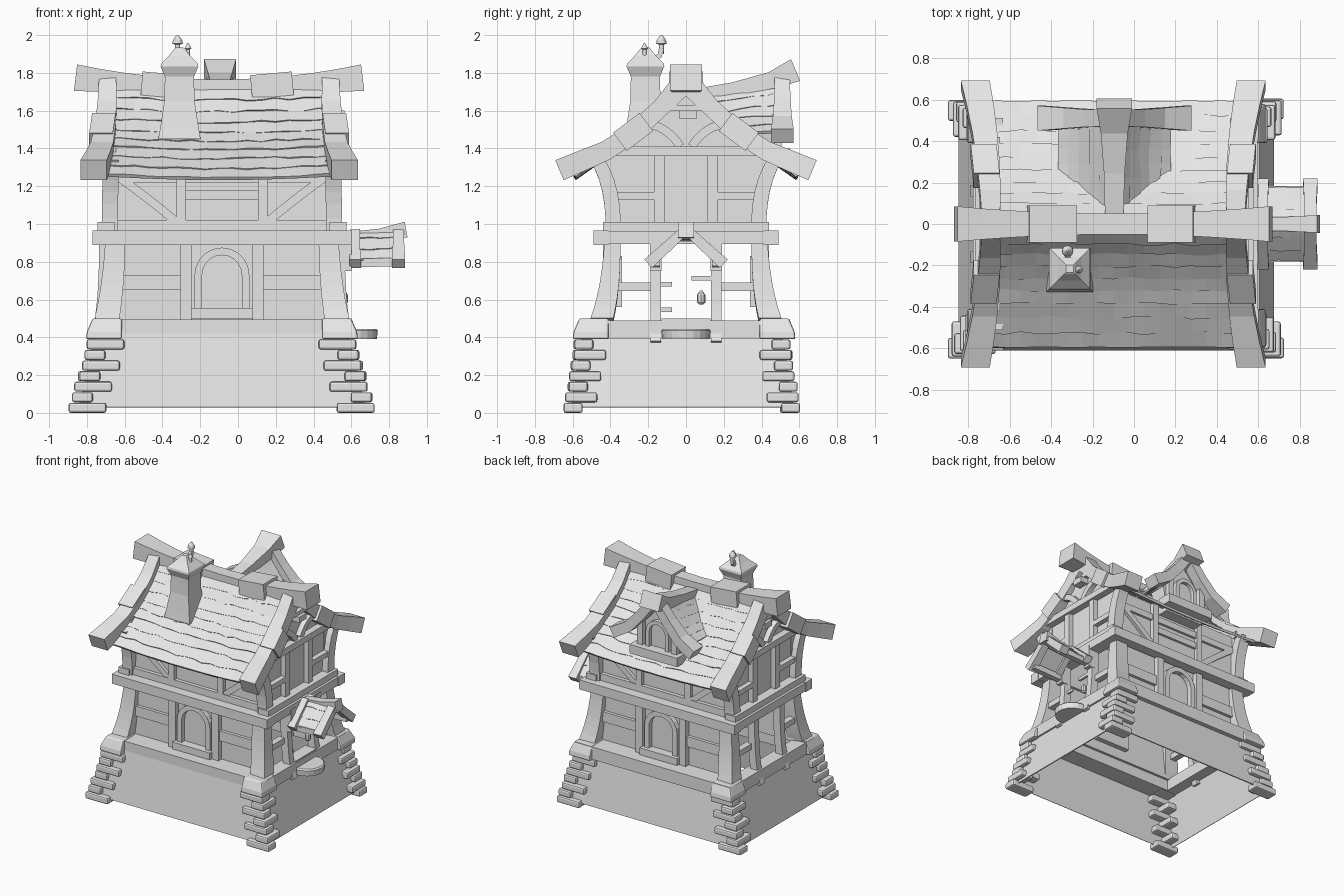
import bpy, bmesh, math, random
from mathutils import Vector as V

random.seed(4)
if "Cube" in bpy.data.objects:
    bpy.data.objects.remove(bpy.data.objects["Cube"])

grey = bpy.data.materials.new("clay_grey")
grey.use_nodes = True
grey.diffuse_color = (0.8, 0.8, 0.8, 1)
grey.node_tree.nodes["Principled BSDF"].inputs["Base Color"].default_value = (0.8, 0.8, 0.8, 1)

CX, RX = -0.085, -0.1          # centre of the walls, centre of the roof
X, Y = V((1, 0, 0)), V((0, 1, 0))
SIDES = (-1, 1)


def finish(name, bm, bevel=0):
    bmesh.ops.recalc_face_normals(bm, faces=bm.faces)
    me = bpy.data.meshes.new(name)
    bm.to_mesh(me)
    bm.free()
    me.materials.append(grey)
    ob = bpy.data.objects.new(name, me)
    bpy.context.collection.objects.link(ob)
    if bevel:
        mod = ob.modifiers.new("bevel", 'BEVEL')
        mod.width, mod.segments = bevel, 2
    return ob


def loft(name, sections, caps=True, bevel=0):
    bm = bmesh.new()
    rings = [[bm.verts.new(p) for p in s] for s in sections]
    n = len(rings[0])
    for a, b in zip(rings, rings[1:]):
        for i in range(n):
            j = (i + 1) % n
            bm.faces.new((a[i], a[j], b[j], b[i]))
    if caps:
        bm.faces.new(rings[0])
        bm.faces.new(rings[-1])
    return finish(name, bm, bevel)


def box(name, x0, x1, y0, y1, z0, z1, bevel=0):
    def ring(z):
        return [(x0, y0, z), (x1, y0, z), (x1, y1, z), (x0, y1, z)]
    return loft(name, [ring(z0), ring(z1)], bevel=bevel)


def beam(name, pts, side, dims):
    """Rectangular bar along pts; dims is one (width, height) or one per point."""
    pts = [V(p) for p in pts]
    if not isinstance(dims, list):
        dims = [dims] * len(pts)
    rings = []
    for i, (p, (w, h)) in enumerate(zip(pts, dims)):
        t = pts[min(i + 1, len(pts) - 1)] - pts[max(i - 1, 0)]
        n = t.cross(side).normalized()
        a, b = side * w / 2, n * h / 2
        rings.append([p - a - b, p + a - b, p + a + b, p - a + b])
    return loft(name, rings)


def bend(a, b, c, n=6):
    a, b, c = V(a), V(b), V(c)
    return [a * (1 - t) ** 2 + b * 2 * t * (1 - t) + c * t * t for t in (i / n for i in range(n + 1))]


def square_stack(name, x, y, levels):
    return loft(name, [[(x + a * r, y + b * r, z) for a, b in ((-1, -1), (1, -1), (1, 1), (-1, 1))]
                       for z, r in levels])


def turned(name, x, y, levels, n=12):
    return loft(name, [[(x + r * math.cos(k * math.tau / n), y + r * math.sin(k * math.tau / n), z)
                        for k in range(n)] for z, r in levels])


def arch(name, x, y, z0, spring, r, dims):
    pts = [(x - r, y, z0)] + [(x - r * math.cos(k * math.pi / 10), y, spring + r * math.sin(k * math.pi / 10))
                              for k in range(11)] + [(x + r, y, z0)]
    return beam(name, pts, Y, dims)


def along(profile, t):
    f = t * (len(profile) - 1)
    i = min(int(f), len(profile) - 2)
    return V(profile[i]).lerp(V(profile[i + 1]), f - i)


def shingles(name, profile, rows, a0, a1, place, cols=16, step=0.009):
    """Overlapping wavy courses down a slope; place maps (along, out, up) to space."""
    for r in range(rows):
        sections = []
        for c in range(cols + 1):
            p = along(profile, r / rows)
            q = along(profile, min(1, (r + 1.1 + random.uniform(-.12, .12)) / rows))
            d = (q - p).normalized()
            n = V((-d.y, d.x))
            lip = step * random.uniform(0.3, 1.1)
            a = a0 + (a1 - a0) * c / cols
            sections.append([place(a, *v) for v in (p, q + n * lip, q - n * .012, p - n * .012)])
        loft(f"{name}_{r}", sections)


# Stone base: skirt, corner stones and sill
skirt = loft("base_skirt", [[(CX + a * u, b * v - .02, z) for a, b in ((-1, -1), (1, -1), (1, 1), (-1, 1))]
                            for z, u, v in ((.03, .76, .59), (.42, .67, .53))], caps=False)
skirt.modifiers.new("thickness", 'SOLIDIFY').thickness = 0.01
for sx in SIDES:
    for sy in SIDES:
        for i in range(7):
            u, v = .815 - .016 * i, .63 - .009 * i
            u, v = u - random.uniform(0, .014), v - random.uniform(0, .014)
            lx, ly = ((.2, .1), (.11, .17))[i % 2]
            z = i * .056
            xs = sorted((CX + sx * u, CX + sx * (u - lx)))
            ys = sorted((sy * v - .02, sy * (v - ly) - .02))
            box(f"corner_stone_{i}", *xs, *ys, z, z + .053, bevel=.012)
        # Corner block leaning inwards
        loft("sill_corner", [[(CX + sx * a, sy * b - .01, z) for a, b in
                              ((o, p), (o, .4), (.53, .4), (.53, p))]
                             for z, o, p in ((.39, .72, .59), (.43, .715, .585), (.5, .685, .555))], bevel=.01)
for s in SIDES:
    box("long_sill", CX - .68, CX + .68, *sorted((s * .55, s * .4)), .395, .495)
    box("side_sill", *sorted((CX + s * .69, CX + s * .58)), -.5, .5, .395, .49)

# Walls: long sides on both storeys, gables on the upper one
roof_line = [(.04, 1.73), (.15, 1.59), (.28, 1.47), (.42, 1.37), (.59, 1.25)]
gable = [(-.39, .93), (.39, .93), (.43, 1.33), (.28, 1.44), (.15, 1.56), (0, 1.71),
         (-.15, 1.56), (-.28, 1.44), (-.43, 1.33)]
for s in SIDES:
    box("lower_wall", CX - .6, CX + .6, *sorted((s * .40, s * .38)), .48, .92)
    box("upper_wall", CX - .59, CX + .59, *sorted((s * .38, s * .36)), .92, 1.37)
    loft("gable_wall", [[(CX + s * u, y, z) for y, z in gable] for u in (.56, .585)])

# Corner posts and storey beams
for sx in SIDES:
    for sy in SIDES:
        beam("lower_corner_post", bend((CX + sx * .61, sy * .445, .49), (CX + sx * .575, sy * .395, .66),
                                       (CX + sx * .565, sy * .39, .9)), Y, [(.12 - .006 * k, .13 - .004 * k)
                                                                           for k in range(7)])
        beam("upper_corner_post", bend((CX + sx * .595, sy * .385, .95), (CX + sx * .59, sy * .38, 1.2),
                                       (CX + sx * .59, sy * .47, 1.34)), Y, (.08, .085))
for s in SIDES:
    box("storey_beam", CX - .685, CX + .685, *sorted((s * .41, s * .49)), .89, .965)
    box("storey_beam_side", *sorted((CX + s * .58, CX + s * .68)), -.48, .48, .895, .962)
    box("gable_floor_beam", *sorted((CX + s * .57, CX + s * .66)), -.44, .44, .962, 1.01)

# Timber framing and arched windows on the long sides
for s in SIDES:
    def timber(name, u0, u1, z0, z1, y0, y1):
        box(name, CX + u0, CX + u1, *sorted((s * y0, s * y1)), z0, z1)
    for m in SIDES:
        timber("lower_stud", *sorted((m * .16, m * .22)), .49, .9, .39, .44)
        timber("lower_rail", *sorted((m * .22, m * .56)), .65, .73, .39, .425)
        timber("upper_stud", *sorted((m * .19, m * .24)), .96, 1.36, .37, .41)
        beam("upper_brace", bend((CX + m * .55, s * .385, 1.25), (CX + m * .38, s * .385, 1.13),
                                 (CX + m * .24, s * .385, 1.01)), Y, (.04, .045))
    timber("upper_base_rail", -.56, .56, .965, 1.02, .37, .41)
    timber("upper_mid_rail", -.19, .19, 1.13, 1.18, .37, .4)
    timber("upper_top_rail", -.56, .56, 1.22, 1.27, .37, .4)
    arch("window_arch", CX, s * .41, .54, .73, .125, (.06, .04))
    timber("window_sill", -.165, .165, .5, .555, .39, .47)
    timber("window_back", -.15, .15, .56, .83, .34, .385)

# Open lower frame and gable timbers on the short sides
for s in SIDES:
    gx = CX + s * .6
    def plank(name, y0, y1, z0, z1, thick=.025):
        box(name, gx - thick, gx + thick, y0, y1, z0, z1)
    for m in SIDES:
        beam("door_post", bend((gx + s * .075, m * .16, .37), (gx + s * .02, m * .16, .5),
                               (gx + s * .02, m * .16, .9)), Y, (.055, .06))
        plank("side_rail", *sorted((m * .18, m * .41)), .645, .69)
        plank("gable_stud", *sorted((m * .115, m * .17)), 1.0, 1.37)
        plank("gable_rail", *sorted((m * .17, m * .4)), 1.13, 1.17)
        beam("gable_brace", bend((gx, m * .21, 1.53), (gx, m * .1, 1.52), (gx, m * .03, 1.41)), X, (.05, .045))
    plank("gable_tie_beam", -.42, .42, 1.36, 1.41, .04)
    plank("gable_collar_beam", -.12, .12, 1.6, 1.63)
    plank("gable_peg", -.035, .055, 1.555, 1.6, .05)

# Main roof with splayed rake boards and collars
rake = [(.02, 1.74), (.13, 1.62), (.27, 1.49), (.42, 1.39), (.55, 1.335), (.67, 1.285)]
for s in SIDES:
    shingles("roof_course", roof_line, 9, RX - .595, RX + .595,
             lambda a, o, z, s=s: (a, s * o, z - .02 * math.cos((a - RX) * 2.5) + .012))
    for m in SIDES:
        pts = [(RX + m * (.59 + .075 * (y / .67) ** 2), s * y, z) for y, z in rake]
        beam("rake_board", pts, X, [(w, h) for w, h in
                                    zip((.09, .1, .11, .12, .13, .14), (.12, .095, .097, .103, .11, .115))])
        beam("rake_collar", [(RX + m * .61, s * .21, 1.54), (RX + m * .625, s * .35, 1.435)], X, (.125, .12))

# Ridge beam curving up at both ends, with two wraps
ts = [k / 6 - 1 for k in range(13)]
beam("ridge_beam", [(RX + .76 * t, 0, 1.725 + .05 * t * t) for t in ts], Y,
     [(.1 + .07 * t * t, .08 + .06 * t * t) for t in ts])
for x0, x1, tilt in ((-.51, -.28, -.02), (.07, .29, .02)):
    beam("ridge_wrap", [(x0, 0, 1.735 - tilt / 2), (x1, 0, 1.735 + tilt / 2)], Y, (.18, .125))

# Dormer on the back slope
DX = -0.095
loft("dormer_wall", [[(DX + a, y, z) for a, z in ((-.17, 1.3), (.17, 1.3), (.2, 1.5), (0, 1.72), (-.2, 1.5))]
                     for y in (.33, .47)])
dormer_line = [(.02, 1.69), (.1, 1.6), (.18, 1.53), (.27, 1.48)]
for s in SIDES:
    shingles("dormer_course", dormer_line, 5, .08, .5,
             lambda a, o, z, s=s: (DX + s * o, a, z + .2 * (a - .08) * (1 - o / .3)), cols=6, step=.007)
    beam("dormer_rake", [(DX + s * o, .51, z) for o, z in ((.02, 1.78), (.12, 1.65), (.22, 1.54), (.35, 1.465))],
         Y, [(.08, .07), (.085, .075), (.1, .08), (.12, .085)])
    beam("dormer_post", [(DX + s * .15, .48, 1.38), (DX + s * .15, .48, 1.58)], Y, (.05, .05))
beam("dormer_ridge", [(DX, y, z) for y, z in ((.05, 1.69), (.25, 1.715), (.45, 1.76), (.58, 1.815))], X,
     [(.09, .05), (.1, .07), (.13, .09), (.17, .125)])
box("dormer_sill", DX - .21, DX + .21, .43, .55, 1.33, 1.4)
arch("dormer_window_arch", DX, .48, 1.39, 1.52, .085, (.04, .03))

# Chimney with two pots
square_stack("chimney", -.31, -.215, [(1.45, .112), (1.52, .1), (1.65, .08), (1.78, .077), (1.835, .1),
                                      (1.85, .097), (1.89, .057), (1.93, .025), (1.935, .018)])
beam("chimney_pipe", [(-.32, -.18, 1.87), (-.32, -.14, 1.89), (-.32, -.13, 1.93)], X, (.026, .026))
turned("tall_pot", -.32, -.13, [(1.9, .014), (1.95, .014), (1.955, .028), (1.975, .024), (2.0, .005)])
turned("small_pot", -.265, -.22, [(1.86, .011), (1.925, .011), (1.93, .018), (1.957, .004)])

# Porch roof, brackets, step and lantern on the left side
porch_line = [(.02, .955), (.08, .9), (.18, .8)]
for s in SIDES:
    shingles("porch_course", porch_line, 3, .6, .85,
             lambda a, o, z, s=s: (a, s * o, z + .06 * (a - .57)), cols=5, step=.007)
    for x, w in ((.85, .06), (.62, .05)):
        beam("porch_rake", [(x, s * o, z) for o, z in ((.02, .955), (.1, .88), (.2, .79))], X,
             [(w, .05), (w, .055), (w + .01, .06)])
    beam("porch_plate", [(.54, s * .16, .79), (.86, s * .16, .8)], Y, (.045, .045))
    box("porch_bracket", .54, .6, *sorted((s * .13, s * .19)), .75, .93)
beam("porch_ridge", [(.56, 0, .93), (.75, 0, .945), (.89, 0, .97)], Y, [(.06, .05), (.07, .06), (.085, .085)])
turned("door_step", .61, 0, [(.39, .125), (.435, .13), (.445, .12)], n=20)
box("door_threshold", .5, .6, -.13, .13, .44, .5)
for z in (.545, .68):
    box("door_hinge", .53, .545, -.14, -.075, z - .012, z + .012)
box("lantern_arm", .55, .57, .03, .14, .7, .725)
turned("lantern", .56, .08, [(.575, .012), (.585, .022), (.625, .022), (.64, .012), (.65, .003)], n=8)
